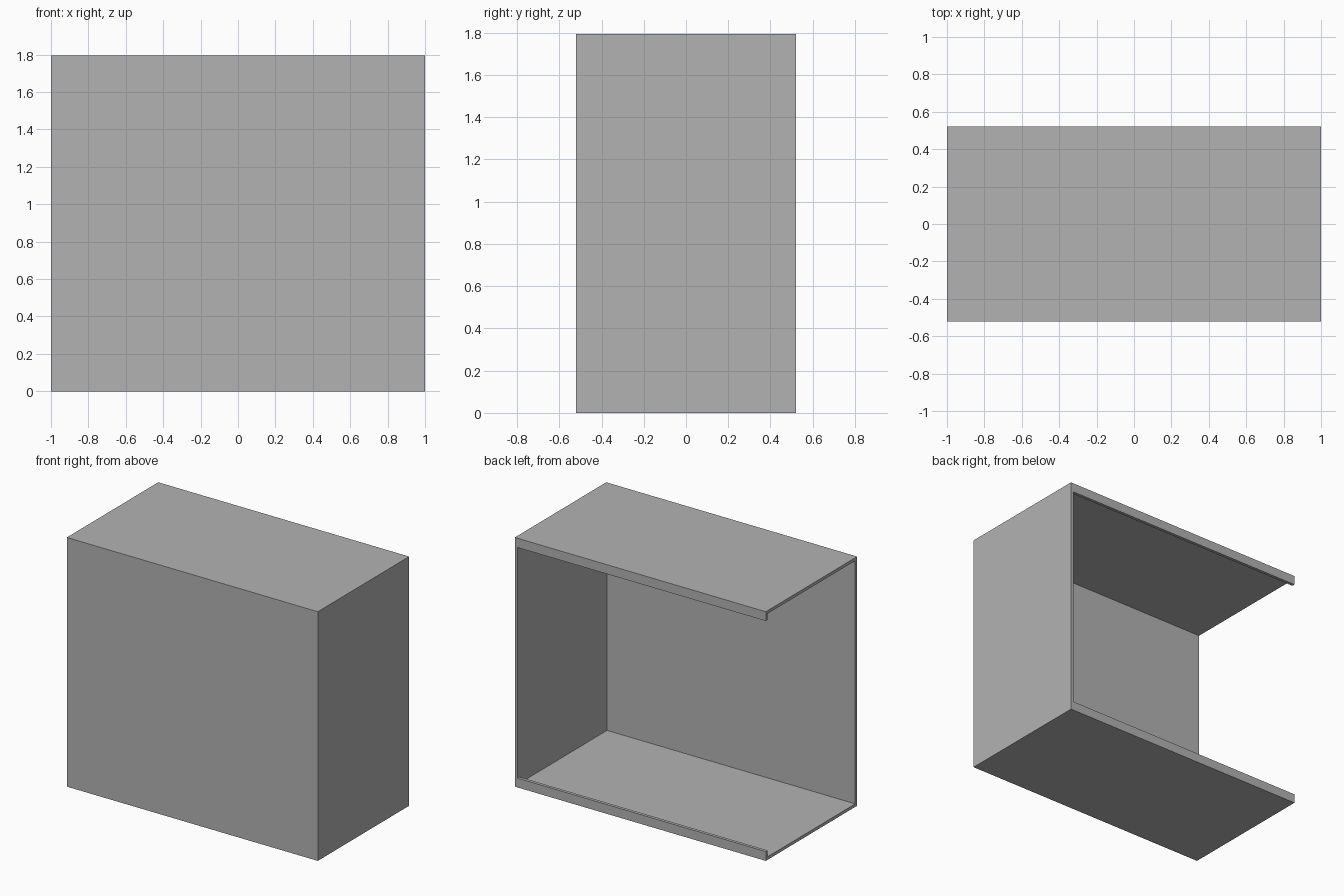
import bpy

if "Cube" in bpy.data.objects:
    bpy.data.objects.remove(bpy.data.objects["Cube"], do_unlink=True)

# Overall size: half width, half depth, height, panel thickness, lip height
W, D, H, T, LIP = 1.0, 0.52, 1.795, 0.022, 0.067

# One flat grey
grey = bpy.data.materials.new("plain grey")
grey.use_nodes = True
colour = (0.45, 0.45, 0.45, 1)
grey.diffuse_color = colour
grey.node_tree.nodes["Principled BSDF"].inputs["Base Color"].default_value = colour


def box(name, lo, hi):
    """Box between two opposite corners."""
    centre = [(a + b) / 2 for a, b in zip(lo, hi)]
    bpy.ops.mesh.primitive_cube_add(size=1, location=centre)
    ob = bpy.context.object
    ob.name = name
    ob.scale = [b - a for a, b in zip(lo, hi)]
    bpy.ops.object.transform_apply(location=True, scale=True)
    ob.data.materials.append(grey)
    return ob


def cut(target, cutter):
    """Subtract the cutter and remove it."""
    cutter.hide_render = True
    mod = target.modifiers.new("cut", 'BOOLEAN')
    mod.operation = 'DIFFERENCE'
    mod.solver = 'EXACT'
    mod.object = cutter
    bpy.context.view_layer.objects.active = target
    bpy.ops.object.modifier_apply(modifier=mod.name)
    bpy.data.objects.remove(cutter, do_unlink=True)


# Shell: front, top, bottom and one end panel
shell = box("cabinet_shell", (-W, -D, 0), (W, D, H))

# Hollow, open at one end
cut(shell, box("hollow_cutter", (-W - 0.1, T - D, T), (W - T, D - T, H - T)))

# Open back, leaving a lip along the top and bottom
cut(shell, box("back_opening_cutter", (-W - 0.2, 0, LIP), (W - T, D + 0.1, H - LIP)))
